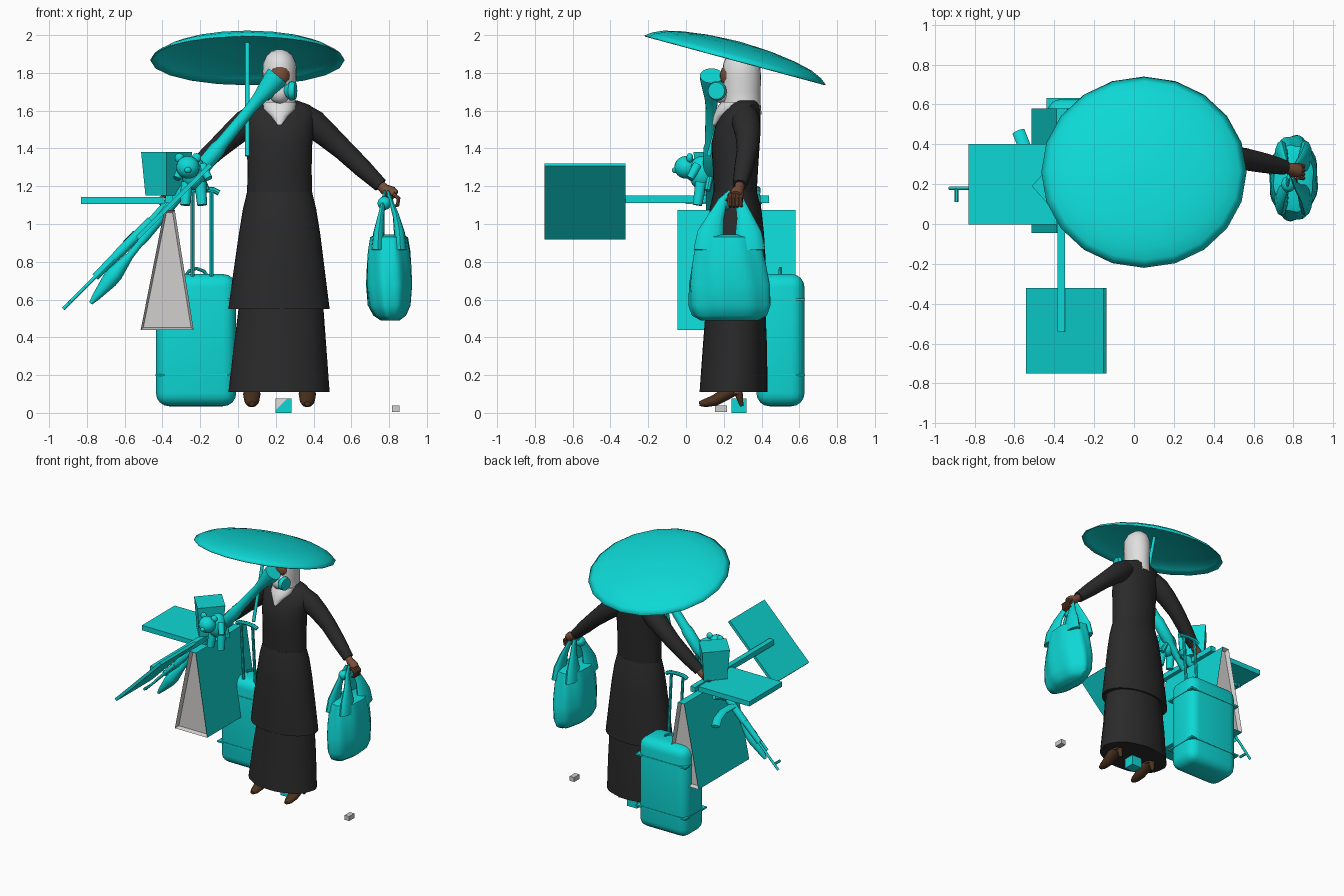
import bpy, bmesh, math
from mathutils import Vector, Matrix

if "Cube" in bpy.data.objects:
    bpy.data.objects.remove(bpy.data.objects["Cube"])

def mat(name, rgb):
    m = bpy.data.materials.new(name)
    m.diffuse_color = (*rgb, 1)
    m.use_nodes = True
    m.node_tree.nodes["Principled BSDF"].inputs["Base Color"].default_value = m.diffuse_color
    return m

CYAN = mat("turquoise", (0.004, 0.69, 0.67))
BLACK = mat("black_cloth", (0.023, 0.023, 0.023))
WHITE = mat("white_cloth", (0.74, 0.74, 0.74))
GREY = mat("pale_grey", (0.64, 0.63, 0.62))
SKIN = mat("brown_skin", (0.19, 0.075, 0.04))
SHOE = mat("dark_leather", (0.07, 0.032, 0.014))
V = Vector
MID = 0.22  # mirror line of the figure

def finish(name, bm, m, smooth=True):
    bmesh.ops.recalc_face_normals(bm, faces=bm.faces)
    me = bpy.data.meshes.new(name)
    bm.to_mesh(me)
    bm.free()
    me.materials.append(m)
    ob = bpy.data.objects.new(name, me)
    bpy.context.collection.objects.link(ob)
    if smooth:
        bpy.ops.object.select_all(action='DESELECT')
        ob.select_set(True)
        bpy.context.view_layer.objects.active = ob
        bpy.ops.object.shade_smooth_by_angle(angle=math.radians(40))
    return ob

def skin_rings(bm, rings, cap_a=True, cap_b=True):
    vs = [[bm.verts.new(p) for p in r] for r in rings]
    n = len(vs[0])
    for a, b in zip(vs, vs[1:]):
        for i in range(n):
            bm.faces.new((a[i], a[(i + 1) % n], b[(i + 1) % n], b[i]))
    if cap_a:
        bm.faces.new(vs[0])
    if cap_b:
        bm.faces.new(vs[-1])

def loft(name, rings, m, n=24, smooth=True, cap_a=True, wave=0.0, folds=7):
    """Stack of ellipses: (z, cx, cy, rx, ry)."""
    bm, out = bmesh.new(), []
    for z, cx, cy, rx, ry in rings:
        ring = []
        for i in range(n):
            a = math.tau * i / n
            k = 1 + wave * math.sin(folds * a + 6 * z)
            ring.append((cx + rx * k * math.cos(a), cy + ry * k * math.sin(a), z))
        out.append(ring)
    skin_rings(bm, out, cap_a)
    return finish(name, bm, m, smooth)

def sweep(name, pts, radii, m, n=12, flat=1.0, ref=None, smooth=True):
    """Round or flattened tube along a path."""
    pts = [V(p) for p in pts]
    if not isinstance(radii, (list, tuple)):
        radii = [radii] * len(pts)
    d = pts[-1] - pts[0]
    ref = V(ref) if ref else (V((0, 0, 1)) if abs(d.y) > 0.8 * d.length else V((0, 1, 0)))
    bm, out = bmesh.new(), []
    for k, p in enumerate(pts):
        t = (pts[min(k + 1, len(pts) - 1)] - pts[max(k - 1, 0)]).normalized()
        u = t.cross(ref).normalized()
        w = t.cross(u).normalized() * flat
        out.append([p + radii[k] * (u * math.cos(math.tau * i / n) + w * math.sin(math.tau * i / n))
                    for i in range(n)])
    skin_rings(bm, out)
    return finish(name, bm, m, smooth)

def box(name, c, s, m, rot=None, bevel=0.0):
    bm = bmesh.new()
    bmesh.ops.create_cube(bm, size=1)
    bmesh.ops.scale(bm, vec=s, verts=bm.verts)
    if bevel:
        bmesh.ops.bevel(bm, geom=bm.edges[:], offset=bevel, segments=4, profile=0.5, affect='EDGES')
    if rot:
        bmesh.ops.rotate(bm, verts=bm.verts, matrix=Matrix.Rotation(rot[0], 3, rot[1]))
    bmesh.ops.translate(bm, vec=c, verts=bm.verts)
    return finish(name, bm, m, bevel > 0)

def ball(name, c, r, m):
    bm = bmesh.new()
    bmesh.ops.create_uvsphere(bm, u_segments=20, v_segments=12, radius=1)
    bmesh.ops.scale(bm, vec=r, verts=bm.verts)
    bmesh.ops.translate(bm, vec=c, verts=bm.verts)
    return finish(name, bm, m)

# clothing
loft("skirt", [(.11, .215, .25, .268, .18), (.35, .22, .26, .245, .17), (.6, .23, .265, .22, .155)],
     BLACK, 32, wave=.012, folds=9)
loft("coat_skirt", [(.55, .217, .265, .268, .168), (.75, .218, .265, .242, .16), (.95, .22, .263, .215, .15),
                    (1.08, .22, .262, .194, .137), (1.17, .22, .26, .172, .115)], BLACK, 32)
loft("torso", [(1.12, .22, .26, .172, .112), (1.3, .22, .262, .17, .12), (1.42, .22, .262, .173, .128),
               (1.52, .22, .275, .182, .12), (1.59, .22, .295, .188, .1), (1.63, .22, .31, .16, .08),
               (1.655, .22, .315, .09, .06)], BLACK, 28)

# head, scarf and breathing mask
loft("headscarf", [(1.58, .22, .3, .1, .1), (1.64, .22, .295, .085, .1), (1.7, .22, .295, .084, .1),
                   (1.78, .22, .295, .09, .102), (1.85, .22, .295, .088, .098), (1.89, .22, .297, .07, .08),
                   (1.915, .22, .3, .042, .05), (1.925, .22, .3, .012, .015)], WHITE)
loft("scarf_bib", [(1.525, .22, .15, .012, .012), (1.57, .22, .18, .045, .035), (1.61, .22, .23, .085, .07),
                   (1.645, .22, .275, .09, .09)], WHITE)
ball("face", (.22, .25, 1.785), (.064, .07, .075), SKIN)
ball("mask_body", (.22, .195, 1.695), (.055, .055, .058), WHITE)
for s in (-1, 1):
    sweep("mask_filter", [(MID + s * .035, .175, 1.705), (MID + s * .06, .165, 1.705),
                          (MID + s * .085, .16, 1.705)], [.03, .052, .045], CYAN, 18, ref=(0, 0, 1))

# arms, hands and shoes, mirrored
for s in (1, -1):
    def mx(x, y, z):
        return (MID + s * (x - MID), y, z)
    sweep("sleeve", [mx(.34, .31, 1.57), mx(.4, .32, 1.53), mx(.47, .328, 1.47), mx(.56, .325, 1.39),
                     mx(.66, .305, 1.295), mx(.755, .285, 1.205)],
          [.07, .075, .066, .056, .05, .038], BLACK, 16)
    sweep("palm", [mx(.74, .288, 1.22), mx(.775, .28, 1.185), mx(.81, .27, 1.165), mx(.83, .265, 1.15)],
          [.024, .028, .036, .03], SKIN, 12)
    for i in range(4):
        y = .235 + i * .02
        sweep("finger", [mx(.82, y, 1.16), mx(.85, y - .005, 1.135), mx(.845, y - .005, 1.1), mx(.82, y, 1.09)],
              [.011, .011, .01, .007], SKIN, 8)
    sweep("thumb", [mx(.79, .25, 1.17), mx(.8, .225, 1.15), mx(.815, .215, 1.12)], [.014, .012, .008],
          SKIN, 8, ref=(1, 0, 0))
    sx = MID + s * .147
    sweep("shoe", [(sx, .07, .048), (sx, .1, .052), (sx, .15, .065), (sx, .21, .1), (sx, .265, .125), (sx, .3, .13)],
          [.016, .03, .04, .046, .04, .022], SHOE, 14, flat=.75)
    sweep("ankle", [(sx, .26, .1), (sx, .26, .3)], .038, SKIN, 12)
    sweep("shoe_heel", [(sx, .275, .12), (sx, .295, .035)], [.026, .01], SHOE, 10)

# tilted parasol
canopy = loft("parasol_canopy", [(0, 0, 0, .515, .497), (.026, 0, 0, .48, .463), (.052, 0, 0, .42, .405),
                                 (.074, 0, 0, .32, .31), (.092, 0, 0, .18, .175), (.1, 0, 0, .02, .02)],
              CYAN, 20, cap_a=False)
canopy.location = (.05, .26, 1.868)
canopy.rotation_euler = (-.264, 0, 0)
canopy.modifiers.new("thickness", 'SOLIDIFY').thickness = .006
sweep("parasol_shaft", [(.05, .284, 1.96), (.05, .12, 1.36)], .012, CYAN, 10)

# flared launcher tube with pointed head
a, b = V((.21, .135, 1.785)), V((-.78, .13, .58))
prof = [(0, .062), (.02, .06), (.1, .036), (.14, .03), (.3, .034), (.32, .042), (.42, .042), (.44, .028),
        (.72, .024), (.74, .018), (.79, .02), (.87, .043), (.9, .042), (.97, .022), (1, .01)]
sweep("launcher", [a.lerp(b, t) for t, r in prof], [r for t, r in prof], CYAN, 16)
sweep("launcher_grip", [a.lerp(b, .42), a.lerp(b, .42) + V((.04, -.02, -.1))], .017, CYAN, 8)

# rifle lying on its side
muzzle = V((-.925, .18, .55))
def on(t, dy=0):
    return muzzle + V((t * .707, dy, t * .707))
for nm, t0, t1, r0, r1, dy in (("rifle_barrel", 0, .36, .009, .009, 0), ("rifle_gas_tube", .16, .38, .01, .01, -.025),
                               ("rifle_handguard", .24, .42, .02, .024, -.008),
                               ("rifle_receiver", .42, .66, .027, .027, -.005),
                               ("rifle_stock", .66, .92, .02, .035, .015)):
    sweep(nm, [on(t0, dy), on(t1, dy)], [r0, r1], CYAN, 10)
sweep("rifle_sight", [on(.05), on(.05, -.07)], .01, CYAN, 6)
sweep("rifle_grip", [on(.63), on(.68, .11)], [.02, .018], CYAN, 8)
sweep("rifle_magazine", [(-.535, .19, .95), (-.535, .31, .95), (-.55, .39, .935), (-.58, .465, .905)],
      .032, CYAN, 8, flat=.5)

# paddle sign, flat board and lampshade box
box("sign_plate", (-.34, -.535, 1.12), (.548, .43, .022), CYAN, (-math.pi / 4, 'Y'))
box("sign_stick", (-.365, -.05, 1.13), (.04, .98, .04), CYAN)
box("flat_board", (-.61, .2, 1.125), (.44, .405, .038), CYAN)
loft("four_sided_box", [(1.15, -.378, .19, .112, .13), (1.38, -.378, .19, .135, .15)], CYAN, 4, False)

# small doll
ball("doll_head", (-.265, .0, 1.3), (.062, .062, .06), CYAN)
ball("doll_nose", (-.265, -.058, 1.285), (.018, .016, .016), CYAN)
ball("doll_body", (-.235, .085, 1.27), (.065, .07, .09), CYAN)
for s in (-1, 1):
    ball("doll_ear", (-.265 + s * .045, .02, 1.35), (.025, .018, .025), CYAN)
    sweep("doll_arm", [(-.24 + s * .05, .06, 1.31), (-.24 + s * .085, .02, 1.24)], [.025, .02], CYAN, 10)
    sweep("doll_leg", [(-.235 + s * .035, .08, 1.22), (-.235 + s * .045, .06, 1.1)], [.032, .026], CYAN, 10)

# shopping bag with pale folded ends
bm = bmesh.new()
skin_rings(bm, [[(-.515, y, .44), (-.235, y, .44), (-.335, y, 1.075), (-.39, y, 1.075)] for y in (-.045, .58)])
bmesh.ops.recalc_face_normals(bm, faces=bm.faces)
ends = [f for f in bm.faces if abs(f.normal.y) > .9]
bmesh.ops.inset_individual(bm, faces=ends, thickness=.018, depth=-.03)
for f in bm.faces:
    c = f.calc_center_median()
    f.material_index = int((c.y < -.01 or c.y > .545) and abs(f.normal.z) < 2)
bag = finish("shopping_bag", bm, CYAN, False)
bag.data.materials.append(GREY)

# rolling suitcase
box("suitcase_shell", (-.222, .5, .385), (.425, .255, .7), CYAN, bevel=.07)
for z in (.2, .6):
    box("suitcase_band", (-.222, .5, z), (.432, .262, .012), CYAN)
sweep("suitcase_top_loop", [(-.28, .5, .72), (-.26, .5, .75), (-.22, .5, .765), (-.18, .5, .75), (-.16, .5, .72)],
      .009, CYAN, 8)
for x in (-.24, -.14):
    sweep("suitcase_rod", [(x, .42, .64), (x, .38, 1.18)], .011, CYAN, 8)
sweep("suitcase_pull", [(-.275, .38, 1.165), (-.25, .38, 1.18), (-.19, .38, 1.185), (-.13, .38, 1.18),
                        (-.1, .38, 1.165)], .015, CYAN, 8)

# filled carrier bag with gathered handles
loft("carrier_bag", [(.49, .805, .23, .05, .15), (.515, .803, .23, .085, .195), (.57, .8, .23, .112, .215),
                     (.68, .8, .23, .123, .215), (.78, .8, .228, .12, .2), (.86, .8, .228, .113, .185),
                     (.93, .8, .228, .1, .168), (.945, .8, .228, .07, .12)], CYAN, 48, wave=.03, folds=8)
for sx in (-1, 1):
    for sy in (-1, 1):
        sweep("carrier_handle", [(.8 + sx * .06, .23 + sy * .105, .86), (.8 + sx * .055, .23 + sy * .1, .95),
                                 (.797 + sx * .04, .235 + sy * .075, 1.04),
                                 (.79 + sx * .02, .24 + sy * .045, 1.12), (.785 + sx * .01, .25 + sy * .01, 1.165)],
              [.085, .07, .042, .025, .02], CYAN, 12, flat=.42, ref=(1, 0, 0))
ball("carrier_knot", (.775, .2, 1.11), (.036, .04, .036), CYAN)

# little blocks on the floor
bm = bmesh.new()
bmesh.ops.create_cube(bm, size=1)
bmesh.ops.scale(bm, vec=(.085, .08, .076), verts=bm.verts)
no = V((-1, -1, 1)).normalized()
cut = no * .035
bmesh.ops.bisect_plane(bm, geom=bm.verts[:] + bm.edges[:] + bm.faces[:], plane_co=cut, plane_no=no)
for f in bm.faces:
    f.material_index = int((f.calc_center_median() - cut).dot(no) > 0)
bmesh.ops.translate(bm, vec=(.242, .28, .038), verts=bm.verts)
block = finish("two_tone_block", bm, CYAN, False)
block.data.materials.append(WHITE)
box("pale_block", (.835, .185, .022), (.04, .065, .035), GREY)
